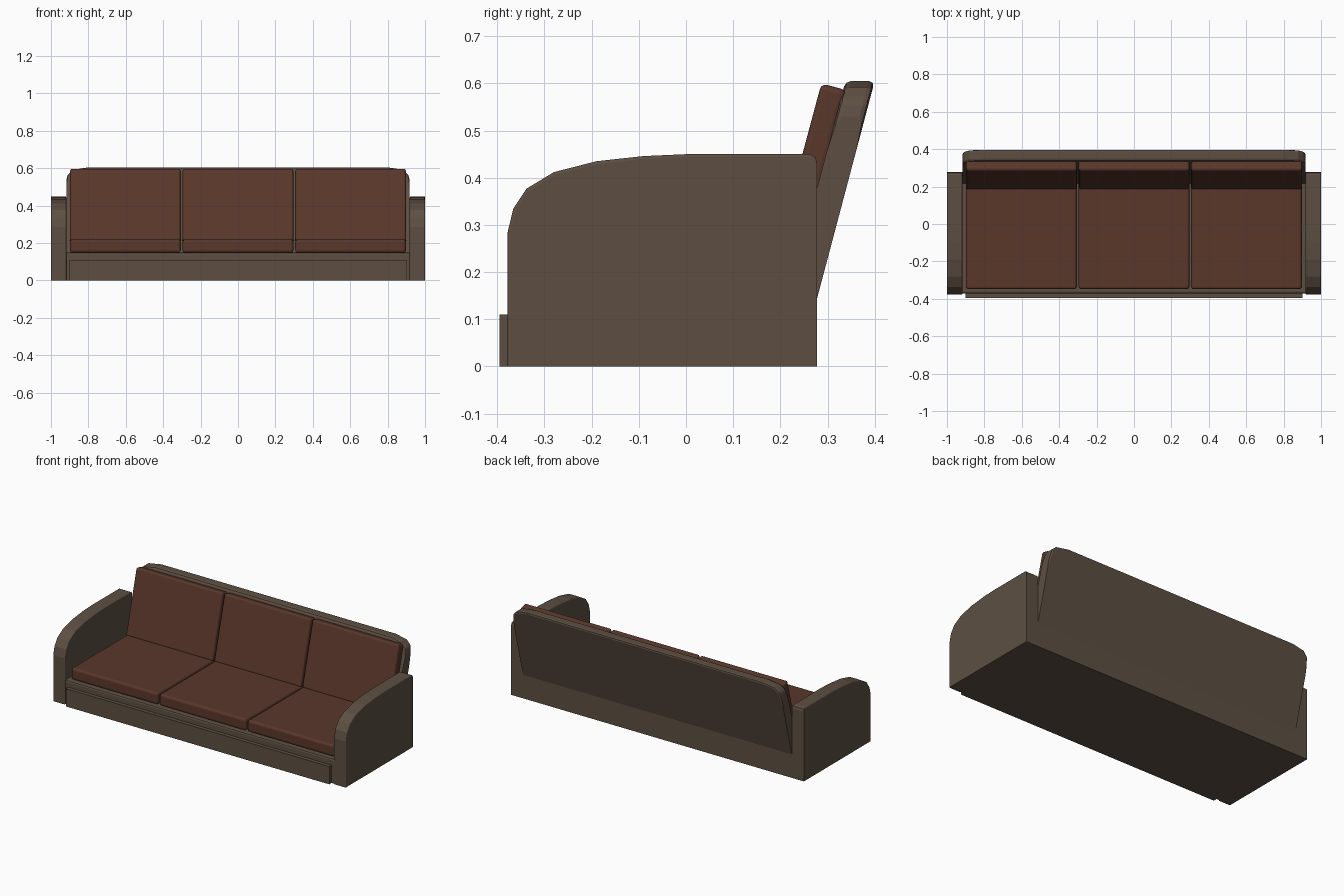
import bpy, bmesh
from math import radians, sin, cos

if "Cube" in bpy.data.objects:
    bpy.data.objects.remove(bpy.data.objects["Cube"])


def material(name, rgb):
    m = bpy.data.materials.new(name)
    m.diffuse_color = (*rgb, 1)
    m.use_nodes = True
    m.node_tree.nodes["Principled BSDF"].inputs["Base Color"].default_value = m.diffuse_color
    return m


FABRIC = material("taupe_fabric", (0.110, 0.078, 0.055))
LEATHER = material("brown_cushion", (0.100, 0.038, 0.024))


def loft(name, ring_a, ring_b, mat, bevel=0, segments=3, keep=lambda e: True):
    """Solid between two matching outlines; bevels the edges chosen by keep."""
    bm = bmesh.new()
    a = [bm.verts.new(p) for p in ring_a]
    b = [bm.verts.new(p) for p in ring_b]
    bm.faces.new(a)
    bm.faces.new(b[::-1])
    n = len(a)
    for i in range(n):
        j = (i + 1) % n
        bm.faces.new((a[j], a[i], b[i], b[j]))
    bmesh.ops.recalc_face_normals(bm, faces=bm.faces)
    if bevel:
        edges = [e for e in bm.edges if keep(e) and e.calc_face_angle() > radians(40)]
        bmesh.ops.bevel(bm, geom=edges, offset=bevel, segments=segments,
                        profile=0.5, affect='EDGES', clamp_overlap=True)
    me = bpy.data.meshes.new(name)
    bm.to_mesh(me)
    bm.free()
    me.materials.append(mat)
    ob = bpy.data.objects.new(name, me)
    bpy.context.collection.objects.link(ob)
    return ob


def side_prism(name, yz, x0, x1, mat, **kw):
    return loft(name, [(x0, y, z) for y, z in yz], [(x1, y, z) for y, z in yz], mat, **kw)


def rect(y0, y1, z0, z1):
    return [(y0, z0), (y1, z0), (y1, z1), (y0, z1)]


# Base frame and front plinth board
side_prism("base", rect(-0.372, 0.278, 0, 0.15), -0.92, 0.92, FABRIC, bevel=0.01, segments=2,
           keep=lambda e: all(v.co.z > 0.1 and v.co.y < 0 for v in e.verts))
side_prism("front_plinth", rect(-0.395, -0.37, 0, 0.11), -0.9, 0.9, FABRIC)

# Curved armrests, rounded along the front and top rim
arm = [(0.278, 0), (0.278, 0.43), (0.274, 0.444), (0.262, 0.45), (0.0, 0.45), (-0.09, 0.446),
       (-0.19, 0.435), (-0.28, 0.412), (-0.338, 0.377), (-0.366, 0.335),
       (-0.378, 0.285), (-0.378, 0)]


def arm_rim(e):
    p, q = (v.co for v in e.verts)
    return (abs(p.x - q.x) < 1e-4 and not (p.z < 0.001 and q.z < 0.001)
            and not (p.y > 0.25 and q.y > 0.25))


for side, s in (("left", -1), ("right", 1)):
    side_prism(side + "_arm", arm, s * 0.918, s * 1.0, FABRIC,
               bevel=0.02, keep=arm_rim)

# Leaning backrest with softened top corners
half = [(0.918, 0.1), (0.918, 0.53), (0.912, 0.565), (0.88, 0.592), (0.8, 0.605)]
outline = half + [(-x, z) for x, z in half[::-1]]
LEAN = 0.265
loft("backrest",
     [(x, 0.338 + LEAN * (z - 0.605), z) for x, z in outline],
     [(x, 0.400 + LEAN * (z - 0.605), z) for x, z in outline],
     FABRIC, bevel=0.012, segments=2,
     keep=lambda e: all(v.co.z > 0.5 for v in e.verts))

# Seat and back cushions, three of each
t = radians(15)
up, back = (sin(t), cos(t)), (cos(t), -sin(t))
L, D = 0.40, 0.055
top = (0.287, 0.600)
back_profile = [top,
                (top[0] - up[0] * L, top[1] - up[1] * L),
                (top[0] - up[0] * L + back[0] * D, top[1] - up[1] * L + back[1] * D),
                (top[0] + back[0] * D, top[1] + back[1] * D)]
for place, cx in (("left", -0.602), ("middle", 0), ("right", 0.602)):
    x0, x1 = cx - 0.296, cx + 0.296
    side_prism(place + "_seat_cushion", rect(-0.348, 0.215, 0.148, 0.22), x0, x1,
               LEATHER, bevel=0.014)
    side_prism(place + "_back_cushion", back_profile, x0, x1, LEATHER, bevel=0.012)
